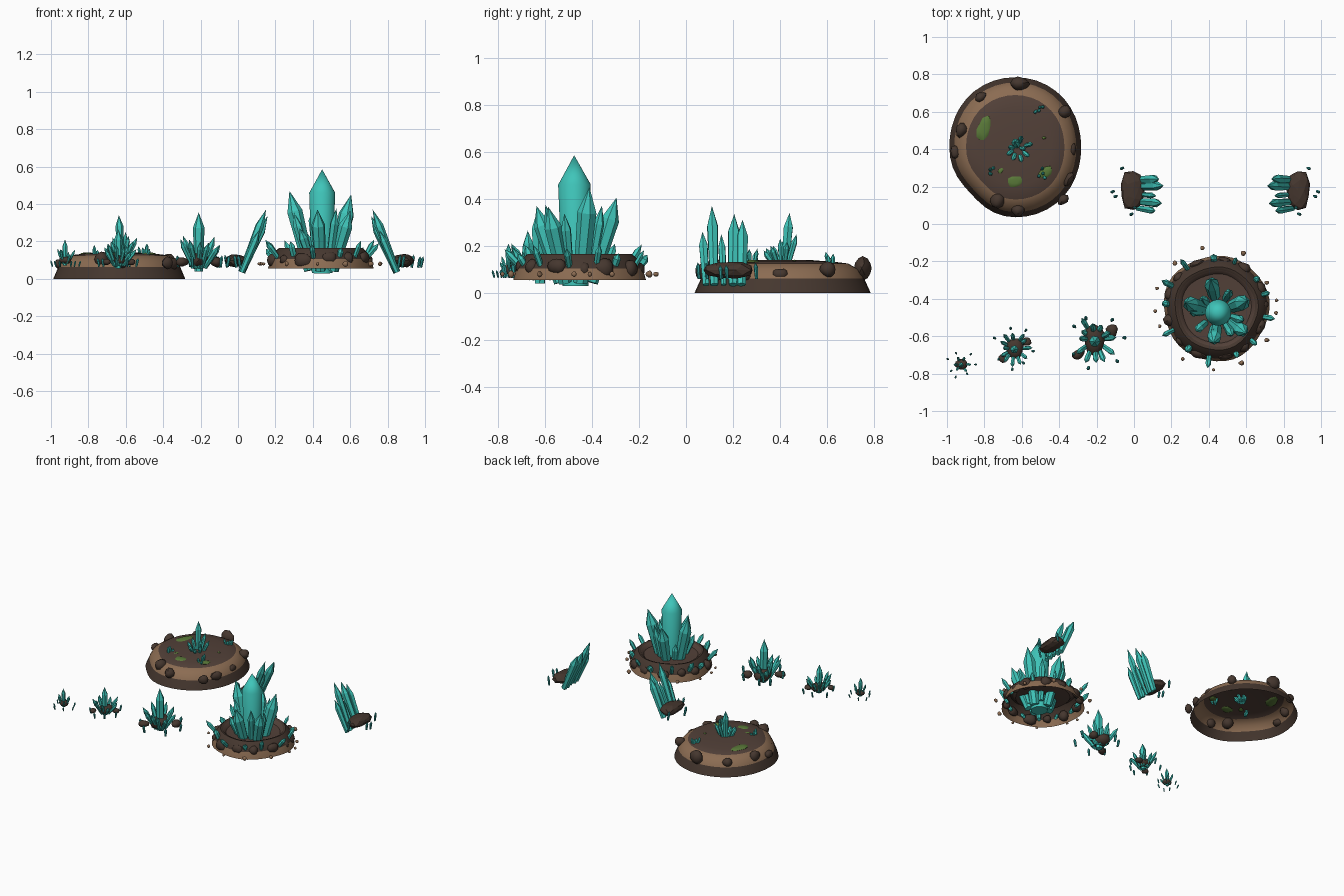
import bpy, bmesh, math, random
from mathutils import Vector, Matrix

if "Cube" in bpy.data.objects:
    bpy.data.objects.remove(bpy.data.objects["Cube"])
random.seed(4)
U = random.uniform

def material(name, c):
    m = bpy.data.materials.new(name)
    m.diffuse_color = (*c, 1)
    m.use_nodes = True
    m.node_tree.nodes["Principled BSDF"].inputs["Base Color"].default_value = m.diffuse_color
    return m

TEAL = material("teal", (0.05, 0.56, 0.49))
DEEP = material("deep_teal", (0.03, 0.36, 0.34))
DARK = material("dark_earth", (0.06, 0.038, 0.028))
SOIL = material("soil", (0.085, 0.052, 0.04))
TAN = material("tan_earth", (0.26, 0.15, 0.085))
MOSS = material("moss", (0.10, 0.19, 0.04))

def finish(bm, name, mats, smooth=False):
    me = bpy.data.meshes.new(name)
    bm.to_mesh(me)
    bm.free()
    for m in mats:
        me.materials.append(m)
    ob = bpy.data.objects.new(name, me)
    bpy.context.collection.objects.link(ob)
    if smooth:
        bpy.context.view_layer.objects.active = ob
        ob.select_set(True)
        bpy.ops.object.shade_smooth_by_angle(angle=math.radians(40))
        ob.select_set(False)
    return ob

def crystal(bm, base, tip, r, n=6, shoulder=0.74, foot=0.75):
    """Faceted prism widening to a shoulder, then a point."""
    base, tip = Vector(base), Vector(tip)
    ax = tip - base
    rot = ax.to_track_quat('Z', 'Y')
    turn = U(0, 1)
    rings = []
    for t, k in ((0, foot), (shoulder, 1)):
        rings.append([bm.verts.new(base + ax * t + rot @ Vector(
            (r * k * math.cos(turn + i * math.tau / n), r * k * math.sin(turn + i * math.tau / n), 0)))
            for i in range(n)])
    top = bm.verts.new(tip)
    bm.faces.new(rings[0][::-1])
    for i in range(n):
        j = (i + 1) % n
        bm.faces.new((rings[0][i], rings[0][j], rings[1][j], rings[1][i]))
        bm.faces.new((rings[1][i], rings[1][j], top))

def rock(bm, c, size, turn=0.0):
    """Lumpy stone."""
    m = Matrix.Translation(c) @ Matrix.Rotation(turn, 4, 'Z') @ Matrix.Diagonal((*size, 1))
    vs = bmesh.ops.create_icosphere(bm, subdivisions=2, radius=1)['verts']
    a, b = U(0, 6), U(0, 6)
    for v in vs:
        k = 0.95 + 0.1 * math.sin(3 * v.co.x + a) + 0.1 * math.sin(3.5 * v.co.y + b)
        v.co = m @ (v.co * k)

def shell(name, c, profile, wobble, mats, n=40):
    """Open-bottomed mound: profile of (radius, z, material of the band above)."""
    bm = bmesh.new()
    rings = []
    for r, z, _ in profile:
        ring = []
        for i in range(n):
            a = i * math.tau / n
            k = r * wobble(a)
            ring.append(bm.verts.new((c[0] + k * math.cos(a), c[1] + k * math.sin(a), z)))
        rings.append(ring)
    for q in range(len(rings) - 1):
        for i in range(n):
            j = (i + 1) % n
            f = bm.faces.new((rings[q][i], rings[q][j], rings[q + 1][j], rings[q + 1][i]))
            f.material_index = profile[q][2]
    bm.faces.new(rings[-1]).material_index = profile[-1][2]
    return finish(bm, name, mats, True)

# Large island
IC = (-0.635, 0.41)
shell("island", IC, [(0.362, 0, 0), (0.335, 0.062, 1), (0.315, 0.098, 1), (0.27, 0.125, 2),
                     (0.2, 0.134, 2), (0.1, 0.14, 2)],
      lambda a: 1 + 0.025 * math.sin(a * 2 - 1.6) * math.cos(a) ** 2 + 0.035 * math.sin(a) ** 2
      - 0.07 * math.exp(-((a - 3.95) / 0.4) ** 2), [DARK, TAN, SOIL])
bm = bmesh.new()
for x, y, r, z in ((-.61, .75, .055, .105), (-.82, .68, .037, .09), (-.92, .5, .045, .10), (-.955, .385, .035, .08),
                   (-.73, .125, .05, .105), (-.62, .07, .042, .09), (-.38, .13, .037, .085), (-.35, .24, .037, .08),
                   (-.335, .4, .035, .08), (-.37, .6, .042, .10)):
    a = math.atan2(y - IC[1], x - IC[0])
    rock(bm, (x, y, z), (r * 0.75, r, r * 0.85), a)
finish(bm, "island_rim_rocks", [DARK], True)

# Moss patches
bm = bmesh.new()
for x, y, a, b, t in ((-.80, .51, .045, .065, -.3), (-.635, .23, .045, .034, .2), (-.475, .275, .04, .032, .6),
                      (-.71, .29, .025, .014, .9), (-.48, .46, .012, .01, 0)):
    rock(bm, (x, y, .132), (a, b, .009), t)
finish(bm, "island_moss", [MOSS], True)

# Island crystals
bm = bmesh.new()
crystal(bm, (-.625, .42, .11), (-.637, .44, .34), .022)
for x, y, z in ((-.60, .47, .25), (-.54, .43, .22), (-.56, .36, .20), (-.65, .34, .19), (-.60, .33, .18),
                (-.68, .37, .20), (-.67, .41, .22), (-.585, .40, .23)):
    crystal(bm, (-.62 + (x + .62) * .35, .41 + (y - .41) * .35, .11), (x, y, z), .013)
for cx, cy in ((-.505, .625), (-.755, .275), (-.50, .275)):
    for i in range(4):
        dx, dy = U(-.03, .03), U(-.035, .035)
        crystal(bm, (cx + dx * .5, cy + dy * .5, .105), (cx + dx, cy + dy, U(.15, .19)), .009)
finish(bm, "island_crystals", [TEAL])

# Great crystal nest: ring mound
NC = (0.44, -0.45)
shell("nest_mound", NC, [(0.282, .055, 1), (0.268, .105, 0), (0.25, .14, 0), (0.222, .165, 0),
                         (0.205, .16, 2), (0.185, .135, 2), (0.1, .13, 2)],
      lambda a: 1 + 0.015 * math.sin(3 * a) + 0.015 * math.sin(5 * a + 1), [DARK, TAN, SOIL])
rocks, pebbles, shards = bmesh.new(), bmesh.new(), bmesh.new()
for i in range(13):
    a = i * math.tau / 13 + U(-.1, .1)
    d = Vector((math.cos(a), math.sin(a), 0))
    c = Vector((*NC, 0))
    r = U(.03, .046)
    rock(rocks, c + d * .255 + Vector((0, 0, U(.095, .115))), (r * .8, r, r * .9), a)
    b = a + .22
    d = Vector((math.cos(b), math.sin(b), 0))
    crystal(shards, c + d * .235 + Vector((0, 0, .09)), c + d * U(.28, .33) + Vector((0, 0, U(.16, .21))), U(.012, .02))
    b = a + U(.05, .4)
    p = U(.009, .016)
    rock(pebbles, c + Vector((math.cos(b), math.sin(b), 0)) * U(.29, .335) + Vector((0, 0, .08)), (p, p, p))
finish(rocks, "nest_rocks", [DARK], True)
finish(pebbles, "nest_pebbles", [TAN], True)
finish(shards, "nest_shards", [TEAL])

# Great crystal and its leaning companions
bm = bmesh.new()
crystal(bm, (.45, -.47, .03), (.45, -.475, .585), .07, 20, .775, .8)
finish(bm, "great_crystal", [TEAL], True)
bm = bmesh.new()
for tx, ty, tz, r in ((.275, -.42, .47, .042), (.605, -.41, .45, .042), (.41, -.295, .405, .04),
                      (.425, -.635, .37, .038), (.60, -.585, .365, .038)):
    crystal(bm, (.45 + (tx - .45) * .38, -.47 + (ty + .47) * .38, .045), (tx, ty, tz), r, 7)
for i in range(9):
    a = i * .7 + .35
    q, z = U(.11, .16), U(.25, .38)
    crystal(bm, (.45 + .07 * math.cos(a), -.47 + .07 * math.sin(a), .07),
            (.45 + q * math.cos(a), -.47 + q * math.sin(a), z), .024)
finish(bm, "companion_crystals", [TEAL])

# Mirrored pair of rocks with slanted crystals
for name, ox, s in (("left_slant", 0.0, 1), ("right_slant", 0.87, -1)):
    bm = bmesh.new()
    rock(bm, (ox - .005 * s, .18, .097), (.068, .105, .04))
    finish(bm, name + "_rock", [DARK])
    bm = bmesh.new()
    for y, ty, x, z, r in ((.12, .11, .15, .37, .024), (.20, .205, .158, .335, .026), (.235, .24, .135, .31, .026),
                           (.085, .07, .115, .26, .02), (.16, .15, .12, .25, .016)):
        crystal(bm, (ox + .02 * s, y, .035), (ox + x * s, ty, z), r)
    finish(bm, name + "_crystals", [TEAL])
    bm = bmesh.new()
    for x, y, z in ((-.07, .295, .13), (-.105, .145, .12), (-.02, .05, .13), (.0, .085, .13), (-.12, .17, .12)):
        crystal(bm, (ox + (x + .012) * s, y + .005, .06), (ox + x * s, y, z), .009)
    finish(bm, name + "_shards", [DEEP])

# Row of small crystal clusters, shrinking to the left
for name, x, y, s, top in (("large_cluster", -.21, -.62, 1, .355), ("medium_cluster", -.64, -.665, .72, .265),
                           ("small_cluster", -.925, -.75, .46, .21)):
    bm = bmesh.new()
    rock(bm, (x, y, .10), (.068 * s, .08 * s, .045 * s))
    if s > .5:
        rock(bm, (x - .085 * s, y - .075 * s, .09), (.036 * s, .03 * s, .025 * s), .6)
        rock(bm, (x + .09 * s, y + .05 * s, .09), (.036 * s, .034 * s, .028 * s))
    finish(bm, name + "_rock", [DARK], True)
    bm = bmesh.new()
    crystal(bm, (x, y, .10 - .06 * s), (x, y - .01 * s, top), .031 * s)
    n = 12 if s > .5 else 6
    for i in range(n):
        a = i * math.tau / n + U(-.15, .15)
        q = U(.08, .14) * s
        z = .10 + U(.06, .13) * s
        crystal(bm, (x + .3 * q * math.cos(a), y + .3 * q * math.sin(a), .10 - .04 * s),
                (x + q * math.cos(a), y + q * math.sin(a), z), .016 * s)
    finish(bm, name + "_crystals", [TEAL])
    bm = bmesh.new()
    for i in range(7):
        a = i * .9 + U(-.2, .2)
        q = U(.12, .16) * s
        px, py = x + q * math.cos(a), y + q * math.sin(a)
        crystal(bm, (px, py, .065), (px + .01 * math.cos(a), py + .01 * math.sin(a), .075 + .05 * s), .009 * s + .001)
    finish(bm, name + "_shards", [DEEP])
